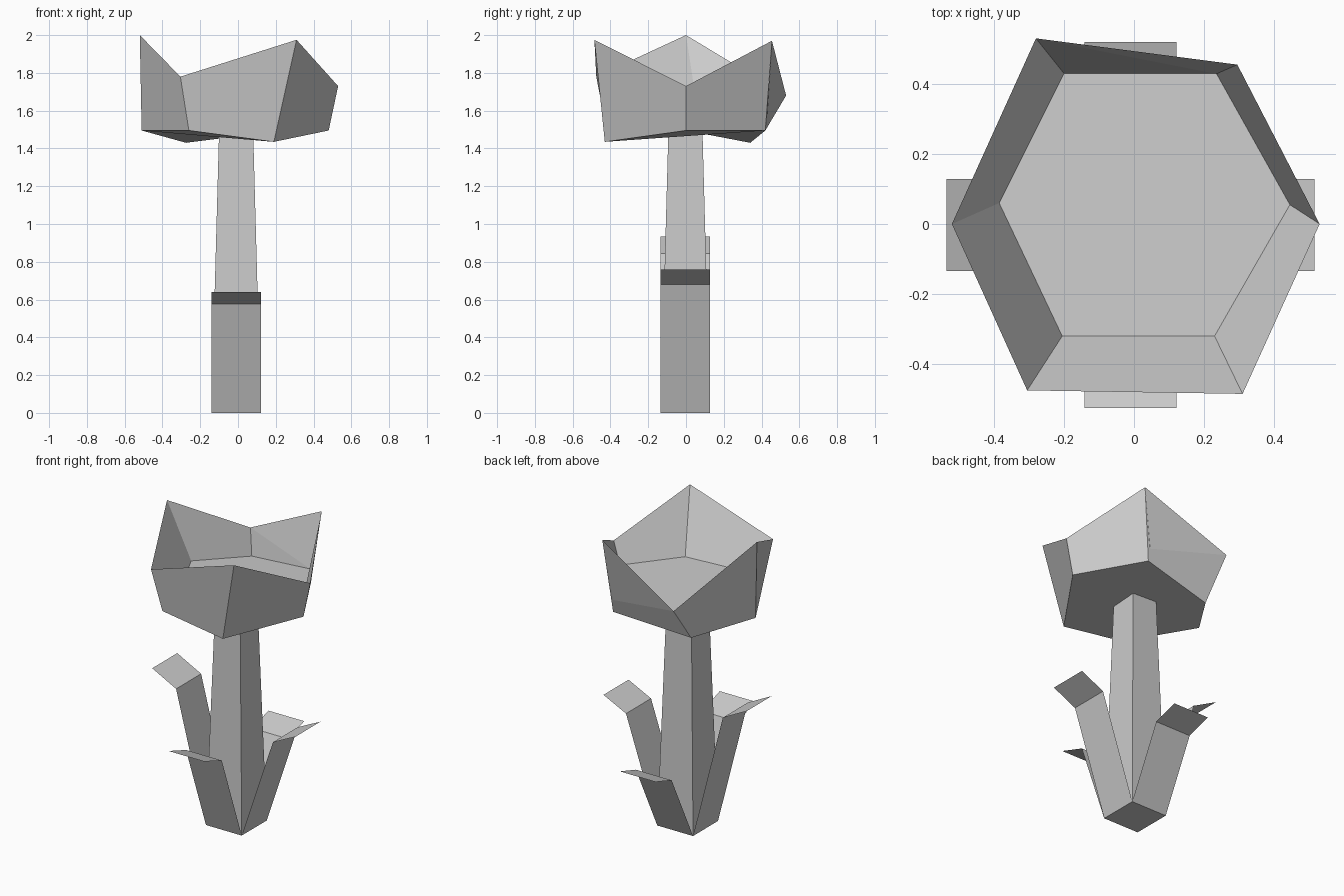
import bpy
import bmesh
from mathutils import Vector

cube = bpy.data.objects.get("Cube")
if cube:
    bpy.data.objects.remove(cube, do_unlink=True)

# One flat grey for the whole plant
grey = bpy.data.materials.new("light_grey")
grey.use_nodes = True
colour = (0.6, 0.6, 0.6, 1)
grey.diffuse_color = colour
grey.node_tree.nodes["Principled BSDF"].inputs["Base Color"].default_value = colour

CENTRE = Vector((-0.01, -0.003, 0))
HALF = 0.131  # half width of the stem foot and of every leaf


def finish(name, bm):
    mesh = bpy.data.meshes.new(name)
    bm.to_mesh(mesh)
    bm.free()
    mesh.materials.append(grey)
    obj = bpy.data.objects.new(name, mesh)
    bpy.context.scene.collection.objects.link(obj)
    return obj


def ring(bm, points):
    return [bm.verts.new(p) for p in points]


def bridge(bm, low, high):
    """Join two rings with quads facing away from the axis."""
    n = len(low)
    for i in range(n):
        j = (i + 1) % n
        bm.faces.new((low[i], low[j], high[j], high[i]))


# Tapered square stem
def square(half, z):
    return [CENTRE + Vector((sx * half, sy * half, z))
            for sx, sy in ((-1, -1), (1, -1), (1, 1), (-1, 1))]


bm = bmesh.new()
foot, neck = ring(bm, square(HALF, 0)), ring(bm, square(0.09, 1.5))
bridge(bm, foot, neck)
bm.faces.new(foot[::-1])
bm.faces.new(neck)
finish("stem", bm)


# Thin bent leaves growing from the four foot edges
def leaf(name, direction, bend, tip):
    out = Vector(direction)
    side = Vector((-out.y, out.x, 0)) * HALF
    bm = bmesh.new()
    rows = []
    for reach, z in ((HALF, 0), bend, tip):
        # reach is measured from the stem axis
        mid = CENTRE + out * reach + Vector((0, 0, z))
        rows.append(ring(bm, (mid - side, mid + side)))
    base, knee, end = rows
    bm.faces.new((base[0], base[1], knee[1], knee[0]))
    bm.faces.new((knee[0], end[0], end[1], knee[1]))
    finish(name, bm)


leaf("front_leaf", (0, -1, 0), (0.34, 0.577), (0.523, 0.64))
leaf("back_leaf", (0, 1, 0), (0.355, 0.455), (0.523, 0.508))
leaf("left_leaf", (1, 0, 0), (0.36, 0.68), (0.525, 0.76))
leaf("right_leaf", (-1, 0, 0), (0.35, 0.843), (0.525, 0.933))

# Six-sided flower cup with uneven petal tips
UNDERSIDE = [(-0.51, 0, 1.495), (-0.26, -0.42, 1.495), (0.19, -0.43, 1.435),
             (0.48, 0, 1.495), (0.24, 0.42, 1.495), (-0.275, 0.34, 1.43)]
RIM = [(-0.52, 0, 2.0), (-0.305, -0.475, 1.78), (0.31, -0.485, 1.975),
       (0.53, 0, 1.73), (0.295, 0.455, 1.97), (-0.28, 0.53, 1.68)]
FLOOR = [(-0.385, 0.06, 1.61), (-0.205, -0.32, 1.6), (0.23, -0.32, 1.58),
         (0.445, 0.055, 1.61), (0.235, 0.43, 1.58), (-0.2, 0.43, 1.55)]

bm = bmesh.new()
under, rim = ring(bm, UNDERSIDE), ring(bm, RIM)
bridge(bm, under, rim)
bm.faces.new(under[::-1])
finish("flower_cup", bm)

bm = bmesh.new()
floor, rim = ring(bm, FLOOR), ring(bm, RIM)
bridge(bm, floor, rim)
bm.faces.new(floor)
finish("flower_inside", bm)
